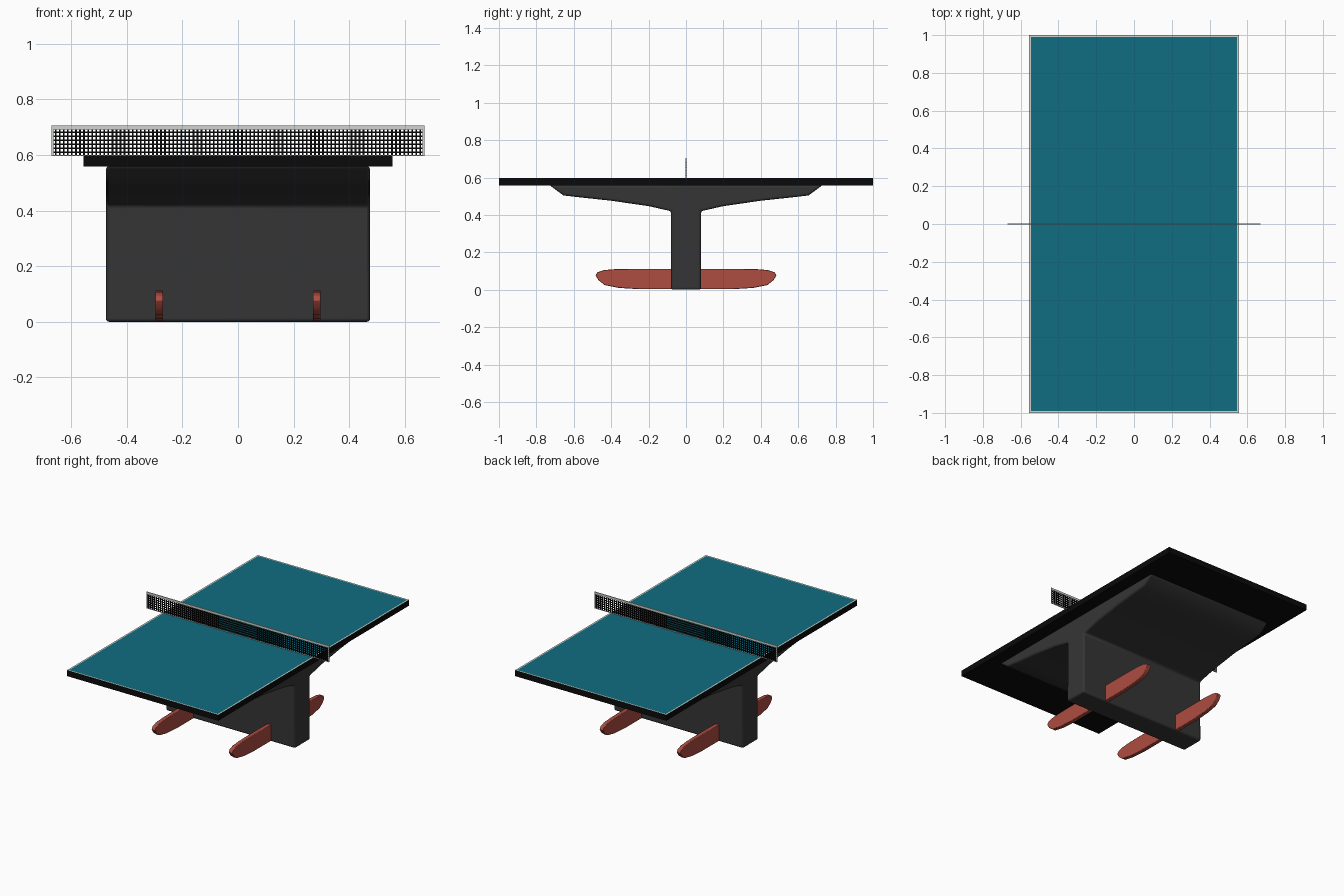
import bpy, bmesh

if "Cube" in bpy.data.objects:
    bpy.data.objects.remove(bpy.data.objects["Cube"])


def material(name, rgb):
    m = bpy.data.materials.new(name)
    m.diffuse_color = (*rgb, 1)
    m.use_nodes = True
    m.node_tree.nodes["Principled BSDF"].inputs["Base Color"].default_value = m.diffuse_color
    return m


TEAL = material("teal_surface", (0.005, 0.155, 0.225))
WHITE = material("off_white_line", (0.62, 0.66, 0.62))
BLACK = material("black_edge", (0.003, 0.003, 0.003))
CHARCOAL = material("charcoal_base", (0.036, 0.036, 0.036))
RED = material("red_foot", (0.42, 0.072, 0.052))


def finish(name, bm, mats):
    bmesh.ops.recalc_face_normals(bm, faces=bm.faces)
    me = bpy.data.meshes.new(name)
    bm.to_mesh(me)
    bm.free()
    ob = bpy.data.objects.new(name, me)
    bpy.context.collection.objects.link(ob)
    for m in mats:
        me.materials.append(m)
    return ob


def add_box(bm, x0, x1, y0, y1, z0, z1):
    vs = bmesh.ops.create_cube(bm, size=1)["verts"]
    for v in vs:
        v.co.x = x1 if v.co.x > 0 else x0
        v.co.y = y1 if v.co.y > 0 else y0
        v.co.z = z1 if v.co.z > 0 else z0


def extruded(name, half, x0, x1, mat, bevel, segments):
    """Mirror a half profile (y, z) listed from bottom to top, extrude along x."""
    pts = half + [(-y, z) for y, z in reversed(half)]
    bm = bmesh.new()
    f = bm.faces.new([bm.verts.new((x0, y, z)) for y, z in pts])
    ext = bmesh.ops.extrude_face_region(bm, geom=[f])["geom"]
    bmesh.ops.translate(bm, vec=(x1 - x0, 0, 0),
                        verts=[e for e in ext if isinstance(e, bmesh.types.BMVert)])
    ob = finish(name, bm, [mat])
    mod = ob.modifiers.new("soft_edges", "BEVEL")
    mod.width = bevel
    mod.segments = segments
    mod.limit_method = "ANGLE"
    mod.angle_limit = 0.6
    bpy.ops.object.select_all(action="DESELECT")
    ob.select_set(True)
    bpy.context.view_layer.objects.active = ob
    bpy.ops.object.shade_smooth_by_angle(angle=0.7)
    return ob


# Table top: black slab, white border, teal playing field
bm = bmesh.new()
add_box(bm, -0.555, 0.555, -1, 1, 0.558, 0.597)
bm.normal_update()
top = max(bm.faces, key=lambda f: f.calc_center_median().z)
border = bmesh.ops.inset_region(bm, faces=[top], thickness=0.014)["faces"]
for f in bm.faces:
    f.material_index = 2
for f in border:
    f.material_index = 1
top.material_index = 0
finish("table_top", bm, [TEAL, WHITE, BLACK])

# Pedestal flaring out under the table
extruded("pedestal", [(0.08, 0), (0.08, 0.42), (0.2, 0.447), (0.4, 0.476),
                      (0.55, 0.492), (0.655, 0.504), (0.73, 0.559)],
         -0.475, 0.475, CHARCOAL, 0.012, 3)

# Two boat-shaped feet
for side, x in (("left", -0.283), ("right", 0.283)):
    extruded(side + "_foot", [(0.25, 0.003), (0.36, 0.01), (0.435, 0.025),
                              (0.467, 0.05), (0.484, 0.077), (0.474, 0.093),
                              (0.44, 0.105), (0.38, 0.11), (0.28, 0.112)],
             x - 0.0135, x + 0.0135, RED, 0.003, 2)

# Net threads
bm = bmesh.new()
X, Z0, Z1 = 0.67, 0.596, 0.705
cols, rows = 92, 7
for i in range(1, cols):
    x = -X + 2 * X * i / cols
    add_box(bm, x - 0.003, x + 0.003, -0.002, 0.002, Z0, Z1 - 0.008)
for j in range(1, rows):
    z = Z0 + (Z1 - 0.01 - Z0) * j / rows
    add_box(bm, -X, X, -0.002, 0.002, z - 0.0025, z + 0.0025)
finish("net_threads", bm, [BLACK])

# Net tape around the edge
bm = bmesh.new()
add_box(bm, -X, X, -0.003, 0.003, Z1 - 0.014, Z1)
add_box(bm, -X, X, -0.003, 0.003, Z0, Z0 + 0.004)
for s in (-1, 1):
    a, b = sorted((s * X, s * (X - 0.006)))
    add_box(bm, a, b, -0.003, 0.003, Z0, Z1)
finish("net_tape", bm, [WHITE])
